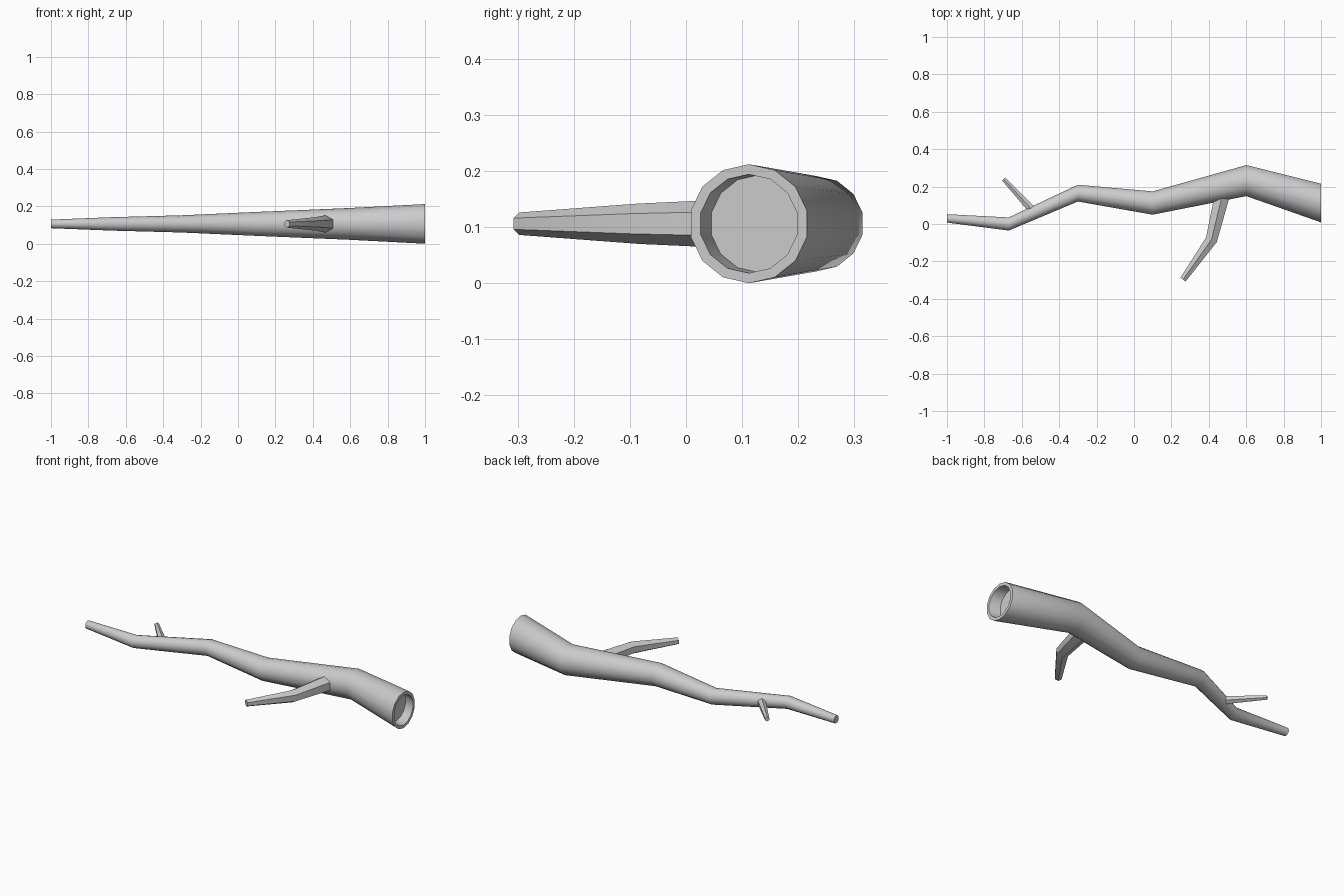
import bpy, bmesh
from math import sin, cos, pi, radians
from mathutils import Vector

if "Cube" in bpy.data.objects:
    bpy.data.objects.remove(bpy.data.objects["Cube"])

Z = 0.106  # height of every centreline


def tube(name, rings, sides):
    """Skin rings given as (x, y, radius, facing vector in xy); cap both ends."""
    bm = bmesh.new()
    loops = []
    for x, y, r, facing in rings:
        f = Vector((facing[0], facing[1], 0)).normalized()
        side = Vector((-f.y, f.x, 0))
        c = Vector((x, y, Z))
        loops.append([bm.verts.new(c + side * r * sin(2 * pi * i / sides)
                                   + Vector((0, 0, r * cos(2 * pi * i / sides))))
                      for i in range(sides)])
    for a, b in zip(loops, loops[1:]):
        for i in range(sides):
            j = (i + 1) % sides
            bm.faces.new((a[i], a[j], b[j], b[i]))
    bm.faces.new(loops[0])
    bm.faces.new(loops[-1])
    bmesh.ops.recalc_face_normals(bm, faces=bm.faces)
    mesh = bpy.data.meshes.new(name)
    bm.to_mesh(mesh)
    bm.free()
    ob = bpy.data.objects.new(name, mesh)
    bpy.context.collection.objects.link(ob)
    bpy.ops.object.select_all(action='DESELECT')
    ob.select_set(True)
    bpy.context.view_layer.objects.active = ob
    bpy.ops.object.shade_smooth_by_angle(angle=radians(32))
    return ob


def path_rings(points):
    """Rings square to a path of (x, y, radius), mitred at bends."""
    out = []
    for i, (x, y, r) in enumerate(points):
        p, n = points[max(i - 1, 0)], points[min(i + 1, len(points) - 1)]
        d = Vector((0, 0))
        for a, b in ((p, (x, y)), ((x, y), n)):
            step = Vector((b[0] - a[0], b[1] - a[1]))
            if step.length > 0:
                d += step.normalized()
        out.append((x, y, r, d))
    return out


# Main branch: sections all face along x, with a hollow cut into the thick end
branch = [(-1, 0.03, 0.023), (-0.67, 0.0, 0.036), (-0.3, 0.165, 0.046),
          (0.1, 0.112, 0.064), (0.6, 0.232, 0.085), (1, 0.112, 0.106),
          (1, 0.112, 0.088), (0.94, 0.13, 0.087)]
tube("main_branch", [(x, y, r, (1, 0)) for x, y, r in branch], 14)

# Side twigs
tube("front_twig", path_rings([(0.478, 0.18, 0.048), (0.414, -0.084, 0.036),
                               (0.262, -0.297, 0.02)]), 6)
tube("back_twig", path_rings([(-0.53, 0.06, 0.025), (-0.697, 0.24, 0.013)]), 6)
